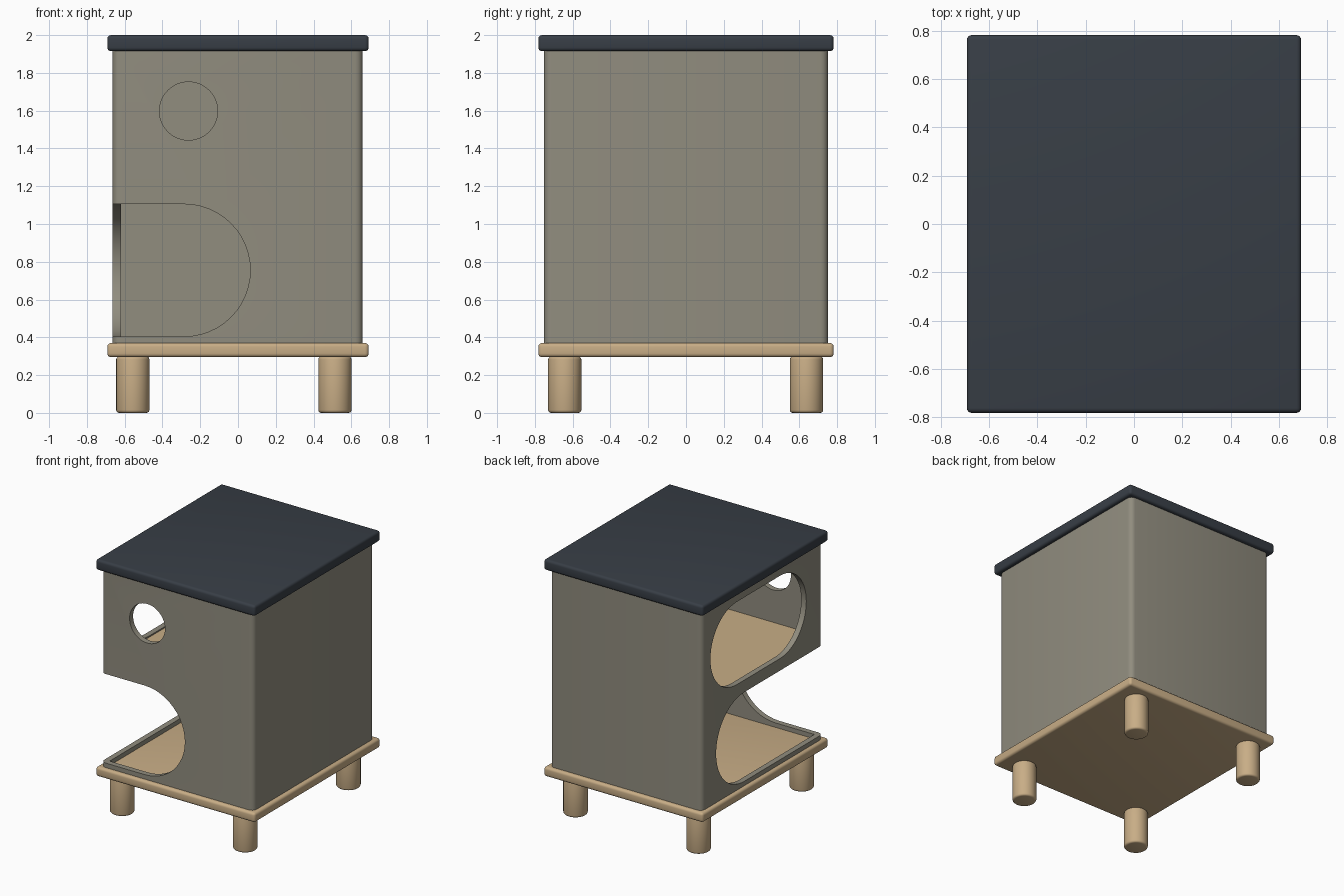
import bpy, bmesh, math

if "Cube" in bpy.data.objects:
    bpy.data.objects.remove(bpy.data.objects["Cube"])


def material(name, rgb):
    m = bpy.data.materials.new(name)
    m.diffuse_color = (*rgb, 1)
    m.use_nodes = True
    m.node_tree.nodes["Principled BSDF"].inputs["Base Color"].default_value = m.diffuse_color
    return m


GREY = material("warm_grey", (0.283, 0.266, 0.212))
WOOD = material("light_wood", (0.58, 0.42, 0.24))
DARK = material("dark_slate", (0.039, 0.048, 0.061))


def finish(bm, name, mat):
    bmesh.ops.recalc_face_normals(bm, faces=bm.faces)
    me = bpy.data.meshes.new(name)
    bm.to_mesh(me)
    bm.free()
    ob = bpy.data.objects.new(name, me)
    bpy.context.collection.objects.link(ob)
    me.materials.append(mat)
    return ob


def smooth(ob):
    bpy.ops.object.select_all(action='DESELECT')
    bpy.context.view_layer.objects.active = ob
    ob.select_set(True)
    bpy.ops.object.shade_smooth_by_angle(angle=math.radians(35))


def box(name, mat, lo, hi, bevel=0, vertical_only=False):
    bm = bmesh.new()
    bmesh.ops.create_cube(bm, size=1)
    for v in bm.verts:
        v.co = [(l + h) / 2 + c * (h - l) for l, h, c in zip(lo, hi, v.co)]
    if bevel:
        edges = [e for e in bm.edges if not vertical_only
                 or abs(e.verts[0].co.z - e.verts[1].co.z) > 0.01]
        bmesh.ops.bevel(bm, geom=edges, offset=bevel, segments=4,
                        profile=0.5, affect='EDGES')
    return finish(bm, name, mat)


def slot_cutter(name, a, b, v, r, to3d, d0, d1, n=24):
    """Slot with round ends centred on a and b, pushed from depth d0 to d1."""
    pts = [(b + r * math.cos(t), v + r * math.sin(t))
           for t in (math.pi * (i / n - 0.5) for i in range(n + 1))]
    pts += [(a - r * math.cos(t), v - r * math.sin(t))
            for t in (math.pi * (i / n - 0.5) for i in range(n + 1))]
    bm = bmesh.new()
    face = bm.faces.new([bm.verts.new(to3d(p, q, d0)) for p, q in pts])
    ext = bmesh.ops.extrude_face_region(bm, geom=[face])
    shift = [y - x for x, y in zip(to3d(0, 0, d0), to3d(0, 0, d1))]
    bmesh.ops.translate(bm, vec=shift,
                        verts=[g for g in ext['geom'] if isinstance(g, bmesh.types.BMVert)])
    bmesh.ops.remove_doubles(bm, verts=bm.verts, dist=1e-5)
    return finish(bm, name, GREY)


def cut(ob, cutter):
    cutter.hide_render = True
    mod = ob.modifiers.new("cut", 'BOOLEAN')
    mod.operation, mod.solver, mod.object = 'DIFFERENCE', 'EXACT', cutter
    bpy.context.view_layer.objects.active = ob
    bpy.ops.object.modifier_apply(modifier=mod.name)
    bpy.data.objects.remove(cutter)


# Walls: hollow tube with rounded corners
walls = box("walls", GREY, (-.664, -.752, .36), (.66, .752, 1.925), .04, True)
cut(walls, box("inner_cutter", GREY, (-.62, -.708, 0), (.616, .708, 2.5)))


def on_front(u, v, d):
    return (u, d, v)


def on_left(u, v, d):
    return (d, u, v)


# Lower doorway wraps the front left corner
cut(walls, slot_cutter("front_door_cutter", -1.0, -.285, .755, .35, on_front, -1, -.68))
cut(walls, slot_cutter("left_door_cutter", -1.2, .225, .755, .35, on_left, -1, -.59))
# Long window in the left wall
cut(walls, slot_cutter("left_window_cutter", -.22, .32, 1.525, .325, on_left, -1, -.59))
# Round window in the front wall
cut(walls, slot_cutter("round_window_cutter", -.262, -.262, 1.598, .154, on_front, -1, -.68))
smooth(walls)

# Roof, base and inner shelf
smooth(box("roof", DARK, (-.692, -.782, 1.915), (.692, .782, 2.0), .02))
smooth(box("base", WOOD, (-.692, -.782, .295), (.692, .782, .37), .02))
box("shelf", WOOD, (-.622, -.71, 1.12), (.618, .71, 1.19))

# Round legs
for side, x in (("left", -.557), ("right", .513)):
    for end, y in (("front", -.642), ("back", .638)):
        bm = bmesh.new()
        bmesh.ops.create_cone(bm, cap_ends=True, segments=32,
                              radius1=.088, radius2=.088, depth=.298)
        bmesh.ops.translate(bm, verts=bm.verts, vec=(x, y, .149))
        rims = [e for e in bm.edges
                if abs(e.verts[0].co.z - e.verts[1].co.z) < .01]
        bmesh.ops.bevel(bm, geom=rims, offset=.015, segments=3,
                        profile=0.5, affect='EDGES')
        smooth(finish(bm, f"{end}_{side}_leg", WOOD))
